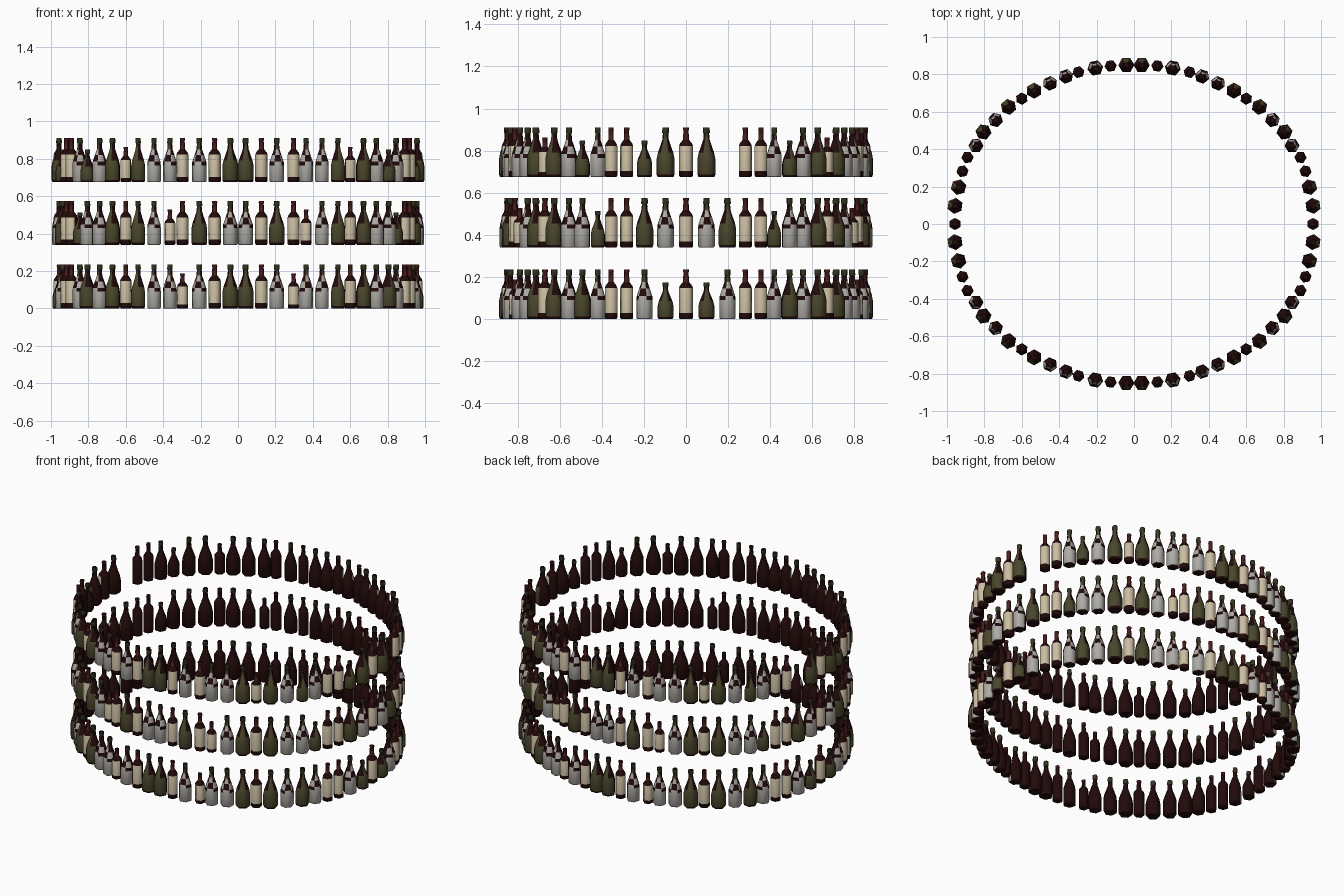
import bpy, bmesh, math

if "Cube" in bpy.data.objects:
    bpy.data.objects.remove(bpy.data.objects["Cube"])

# ---- colours (linear) ----
COLOURS = {
    "dark_glass": (0.016, 0.003, 0.003),
    "cream_label": (0.60, 0.52, 0.36),
    "grey_label": (0.42, 0.41, 0.38),
    "olive_front": (0.066, 0.062, 0.024),
    "red_foil": (0.075, 0.012, 0.012),
    "green_foil": (0.038, 0.040, 0.016),
}
MATS = []
for n, c in COLOURS.items():
    m = bpy.data.materials.new(n)
    m.diffuse_color = (*c, 1)
    m.use_nodes = True
    m.node_tree.nodes["Principled BSDF"].inputs["Base Color"].default_value = m.diffuse_color
    MATS.append(m)

# ---- bottle kinds: profile (radius, height) and the colour of each band
# as (outward middle face, the two faces beside it, inward faces) ----
GL, CR, GY, OL, RF, GF = range(6)
SLIM = ([(.029, 0), (.033, .006), (.033, .028), (.033, .147), (.029, .158),
         (.014, .177), (.0125, .222), (.0145, .224), (.0135, .235)],
        [(GL, GL, GL), (GL, GL, GL), (CR, CR, GL), (GL, GL, GL), (GL, GL, GL),
         (RF, RF, GL), (RF, RF, RF), (RF, RF, RF)])
WIDE = ([(.038, 0), (.043, .012), (.043, .085), (.037, .115), (.025, .148),
         (.015, .178), (.013, .207), (.0165, .210), (.0155, .235)],
        [(GL, GL, GL), (OL, OL, GL), (OL, OL, GL), (OL, GL, GL), (OL, GL, GL),
         (OL, GL, GL), (GF, GF, GF), (GF, GF, GF)])
SLOPED = ([(.036, 0), (.040, .006), (.040, .090), (.038, .110), (.026, .145),
           (.015, .175), (.013, .207), (.0155, .210), (.0145, .235)],
          [(GY, GY, GL), (GY, GY, GL), (GY, GL, GL), (GL, GY, GL), (GY, GL, GL),
           (OL, GL, GL), (GF, GF, GF), (GF, GF, GF)])


def bottle_mesh(name, kind, rs=1.0, zs=1.0, sides=6):
    """Six-sided turned bottle; local +x is the labelled side."""
    profile, bands = kind
    bm = bmesh.new()
    rings = []
    for r, z in profile:
        rings.append([bm.verts.new((r * rs * math.cos(a), r * rs * math.sin(a), z * zs))
                      for a in (math.tau * (i + .5) / sides for i in range(sides))])
    for k, (middle, beside, back) in enumerate(bands):
        for i in range(sides):
            j = (i + 1) % sides
            f = bm.faces.new((rings[k][i], rings[k][j], rings[k + 1][j], rings[k + 1][i]))
            c = f.calc_center_median()
            f.material_index = back if c.x < 0.002 else middle if abs(c.y) < 0.002 else beside
            f.smooth = True
    bm.faces.new(rings[0][::-1])
    bm.faces.new(rings[-1])
    me = bpy.data.meshes.new(name)
    bm.to_mesh(me)
    bm.free()
    me.set_sharp_from_angle(angle=math.radians(65))
    for m in MATS:
        me.materials.append(m)
    return me


KINDS = {
    "B": ("slim_bottle", bottle_mesh("slim_bottle", SLIM)),
    "b": ("short_slim_bottle", bottle_mesh("short_slim_bottle", SLIM, .92, .80)),
    "G": ("wide_bottle", bottle_mesh("wide_bottle", WIDE)),
    "g": ("short_wide_bottle", bottle_mesh("short_wide_bottle", WIDE, .88, .74)),
    "W": ("sloped_bottle", bottle_mesh("sloped_bottle", SLOPED)),
}

# ---- places along one quarter of the oval, mirrored to the other three ----
PLACES = [(.957, 0), (.957, .097), (.938, .197), (.917, .282), (.89, .356), (.845, .419),
          (.805, .492), (.74, .556), (.671, .626), (.60, .670), (.534, .713),
          (.449, .752), (.364, .789), (.297, .812), (.207, .834), (.125, .845), (.041, .850)]
ROWS = [("bottom", 0.0, "BgWBBWGWGBGWWbWBG"),
        ("middle", 0.34, "BWGBBgWWGBGWbBGBW"),
        ("top", 0.675, "BGgBBWgWGbGWWBWBG")]

for row, z, order in ROWS:
    for i, (kind, (px, py)) in enumerate(zip(order, PLACES)):
        for sx in (1, -1):
            for sy in ((1, -1) if py else (1,)):
                if row == "top" and i == 2 and sy == 1:
                    continue  # empty place in the top row
                name, me = KINDS[kind]
                ob = bpy.data.objects.new(f"{row}_row_{name}", me)
                x, y = px * sx, py * sy
                ob.location = (x, y, z)
                # label faces outward, square to the oval
                ob.rotation_euler.z = math.atan2(y / .85 ** 2, x / .957 ** 2)
                bpy.context.collection.objects.link(ob)
